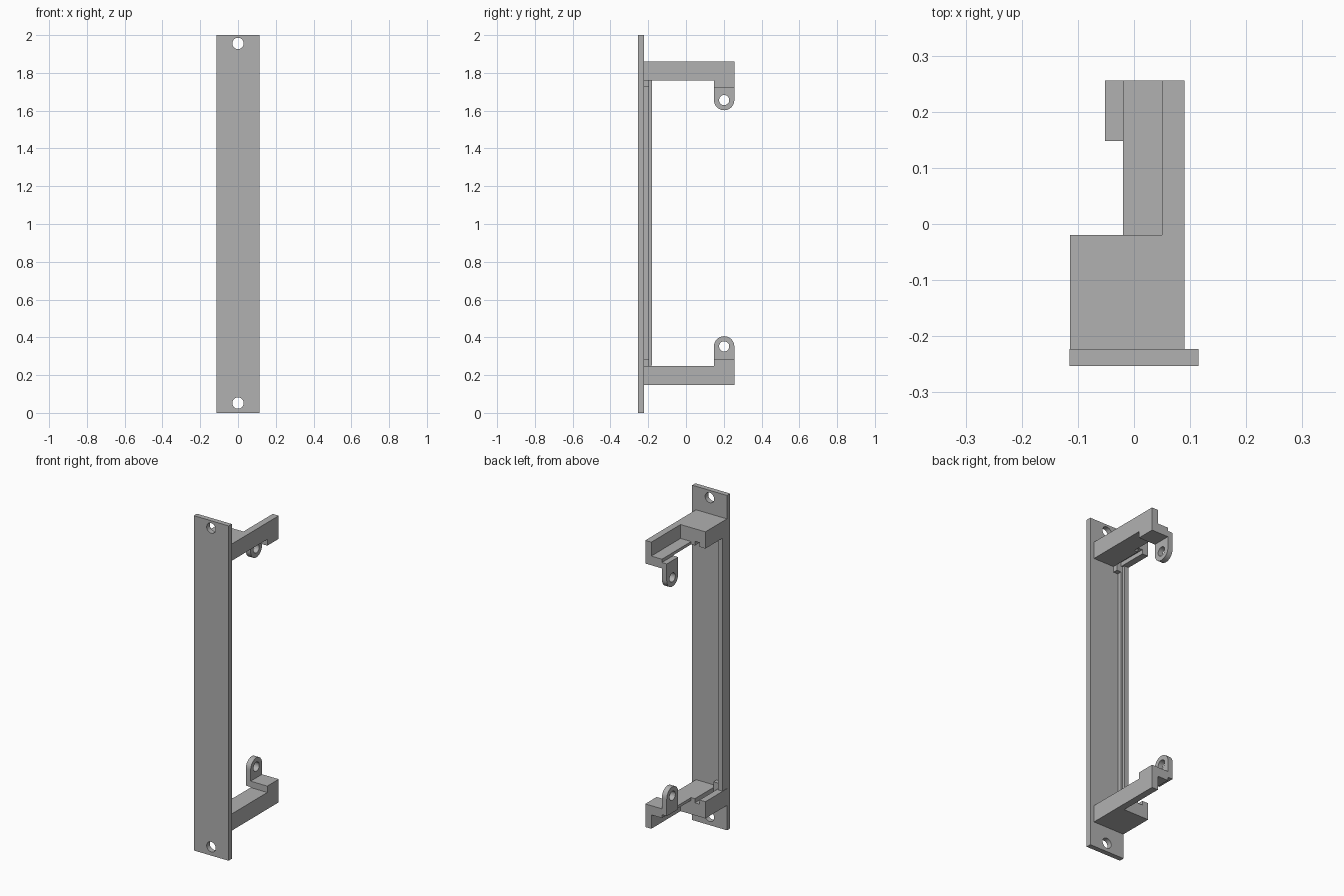
import bpy
import math
from mathutils import Matrix

if "Cube" in bpy.data.objects:
    bpy.data.objects.remove(bpy.data.objects["Cube"])

grey = bpy.data.materials.new("plain grey")
grey.diffuse_color = (0.44, 0.44, 0.44, 1)
grey.use_nodes = True
grey.node_tree.nodes["Principled BSDF"].inputs["Base Color"].default_value = grey.diffuse_color

# Local outline axes -> world axes, for outlines drawn in XZ, YZ and XY
FRAMES = {
    "xz": Matrix(((1, 0, 0), (0, 0, -1), (0, 1, 0))),
    "yz": Matrix(((0, 0, 1), (1, 0, 0), (0, 1, 0))),
    "xy": Matrix.Identity(3),
}


def circle(cx, cy, r, n=32):
    return [(cx + r * math.cos(2 * math.pi * i / n),
             cy + r * math.sin(2 * math.pi * i / n)) for i in range(n)]


def rect(x0, x1, y0, y1):
    return [(x0, y0), (x1, y0), (x1, y1), (x0, y1)]


def prism(name, plane, outlines, lo, hi):
    """Extrude a filled outline (extra outlines are holes) from lo to hi."""
    curve = bpy.data.curves.new(name, "CURVE")
    curve.dimensions = "2D"
    curve.fill_mode = "BOTH"
    curve.extrude = (hi - lo) / 2
    for pts in outlines:
        s = curve.splines.new("POLY")
        s.points.add(len(pts) - 1)
        for p, (a, b) in zip(s.points, pts):
            p.co = (a, b, 0, 1)
        s.use_cyclic_u = True
    ob = bpy.data.objects.new(name, curve)
    bpy.context.collection.objects.link(ob)
    m = FRAMES[plane].to_4x4()
    mid = (lo + hi) / 2
    m.translation = {"xz": (0, mid, 0), "yz": (mid, 0, 0), "xy": (0, 0, mid)}[plane]
    ob.matrix_world = m
    bpy.ops.object.select_all(action="DESELECT")
    ob.select_set(True)
    bpy.context.view_layer.objects.active = ob
    bpy.ops.object.convert(target="MESH")
    ob = bpy.context.view_layer.objects.active
    ob.data.materials.clear()
    ob.data.materials.append(grey)
    bpy.ops.object.shade_smooth_by_angle(angle=math.radians(30))
    return ob


# Front panel with two screw holes
BACK = -0.223
prism("front_panel", "xz",
      [rect(-0.115, 0.115, 0, 2), circle(0, 0.052, 0.03), circle(0, 1.956, 0.03)],
      -0.253, BACK)

# Stepped stiffening rib along one edge of the panel
prism("panel_rib", "xy",
      [[(-0.114, BACK), (-0.075, BACK), (-0.075, -0.195), (-0.085, -0.195),
        (-0.085, -0.18), (-0.114, -0.18)]], 0.25, 1.76)

# Upper bracket, and the same parts flipped for the lower one
for side in ("upper", "lower"):
    def fz(pts):
        return pts if side == "upper" else [(a, 2.008 - z) for a, z in pts]

    # Root block with a board groove in its inner face
    prism(side + "_block", "xz",
          [fz([(-0.114, 1.86), (0.09, 1.86), (0.09, 1.76), (-0.045, 1.76),
               (-0.045, 1.785), (-0.075, 1.785), (-0.075, 1.76), (-0.114, 1.76)])],
          BACK, -0.02)
    # Board stop beside the rib
    prism(side + "_stop", "xz", [fz(rect(-0.075, -0.045, 1.726, 1.785))], BACK, -0.195)
    # L-shaped arm, deeper at its far end
    for part, bottom, y0, y1 in (("arm", 1.76, -0.02, 0.148),
                                 ("arm_end", 1.722, 0.148, 0.256)):
        prism(side + "_" + part, "xz",
              [fz([(0.05, 1.86), (0.09, 1.86), (0.09, bottom), (-0.02, bottom),
                   (-0.02, 1.777), (0.05, 1.777)])], y0, y1)
    # Rounded mounting tab with a hole
    cy, cz, r = 0.202, 1.656, 0.054
    arc = [(cy + r * math.cos(math.pi + math.pi * i / 16),
            cz + r * math.sin(math.pi + math.pi * i / 16)) for i in range(17)]
    prism(side + "_tab", "yz",
          [fz(arc + [(cy + r, 1.757), (cy - r, 1.757)]), fz(circle(cy, cz, 0.027))],
          -0.052, -0.02)
